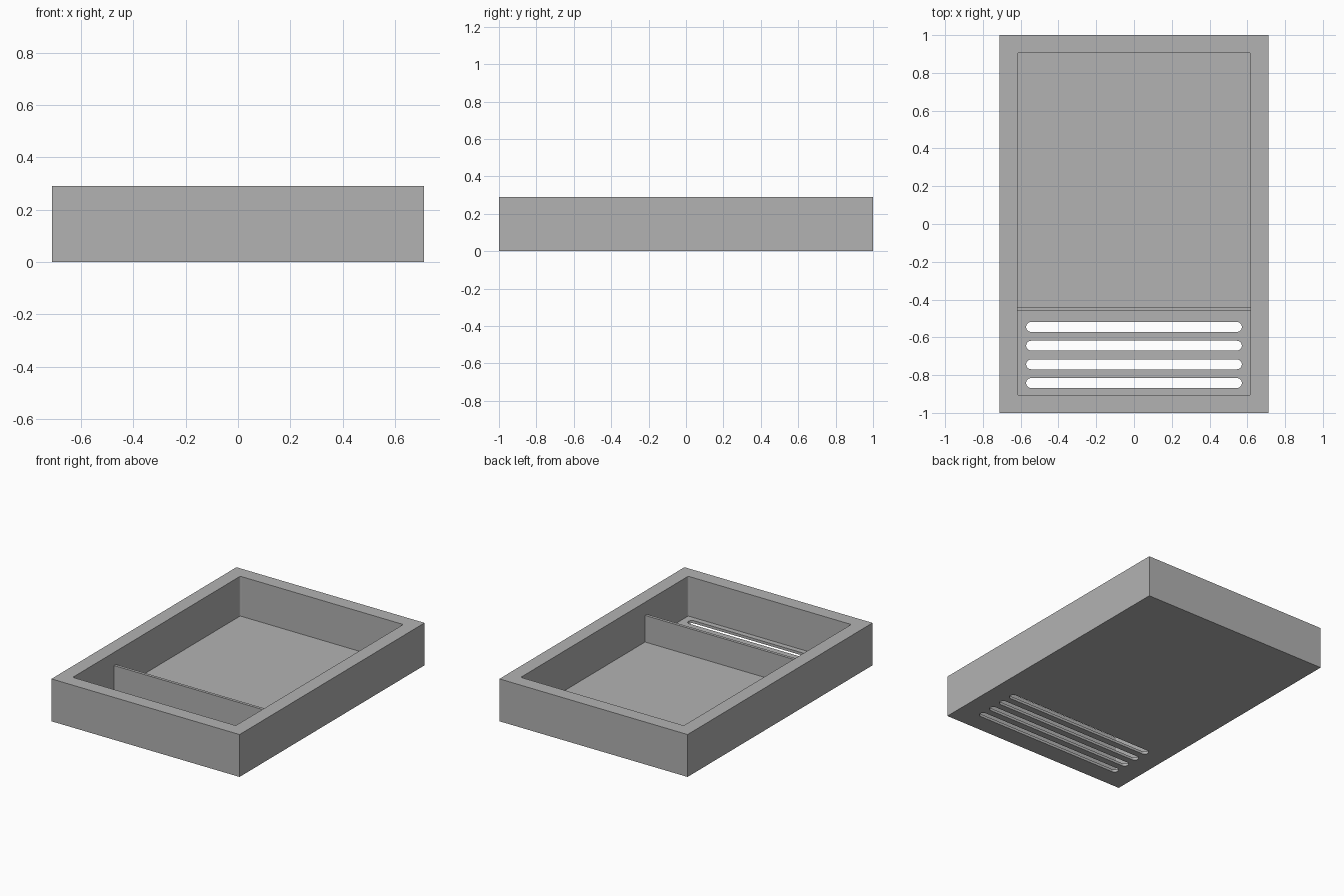
import bpy, bmesh, math

WIDTH, LENGTH, HEIGHT = 1.424, 2.0, 0.29
WALL, FLOOR = 0.095, 0.018
INNER_W, INNER_L = WIDTH - 2 * WALL, LENGTH - 2 * WALL

if "Cube" in bpy.data.objects:
    bpy.data.objects.remove(bpy.data.objects["Cube"], do_unlink=True)

grey = bpy.data.materials.new("plain grey")
grey.use_nodes = True
colour = (0.448, 0.448, 0.448, 1)
grey.diffuse_color = colour
grey.node_tree.nodes["Principled BSDF"].inputs["Base Color"].default_value = colour


def rounded_prism(name, width, length, z0, z1, y=0, radius=0, steps=6):
    """Upright prism over a rectangle, with optional rounded corners."""
    outline = []
    for i, (sx, sy) in enumerate([(1, 1), (-1, 1), (-1, -1), (1, -1)]):
        cx, cy = sx * (width / 2 - radius), sy * (length / 2 - radius)
        for k in range(steps + 1 if radius else 1):
            a = math.pi / 2 * (i + k / steps)
            outline.append((cx + radius * math.cos(a), y + cy + radius * math.sin(a), z0))
    bm = bmesh.new()
    base = bm.faces.new([bm.verts.new(p) for p in outline])
    top = bmesh.ops.extrude_face_region(bm, geom=[base])["geom"]
    bmesh.ops.translate(bm, vec=(0, 0, z1 - z0),
                        verts=[v for v in top if isinstance(v, bmesh.types.BMVert)])
    bmesh.ops.remove_doubles(bm, verts=bm.verts, dist=1e-5)
    bmesh.ops.recalc_face_normals(bm, faces=bm.faces)
    mesh = bpy.data.meshes.new(name)
    bm.to_mesh(mesh)
    bm.free()
    mesh.materials.append(grey)
    obj = bpy.data.objects.new(name, mesh)
    bpy.context.collection.objects.link(obj)
    return obj


def cut(target, cutter):
    """Subtract the cutter from the target and discard it."""
    cutter.hide_render = True
    mod = target.modifiers.new("cut", "BOOLEAN")
    mod.operation, mod.solver, mod.object = "DIFFERENCE", "EXACT", cutter
    bpy.context.view_layer.objects.active = target
    bpy.ops.object.modifier_apply(modifier=mod.name)
    bpy.data.objects.remove(cutter, do_unlink=True)


# Open tray with thick walls and a thin floor
tray = rounded_prism("tray", WIDTH, LENGTH, 0, HEIGHT)
cut(tray, rounded_prism("cavity_cutter", INNER_W, INNER_L, FLOOR, HEIGHT + 0.1, radius=0.008))

# Four round-ended slots through the floor of the front compartment
for i in range(4):
    cut(tray, rounded_prism("slot_cutter", 1.142, 0.052, -0.05, FLOOR + 0.05,
                            y=-0.842 + i * 0.099, radius=0.0258))

# Low partition between the compartments
rounded_prism("divider", INNER_W + 0.01, 0.02, FLOOR - 0.005, 0.2, y=-0.449)
